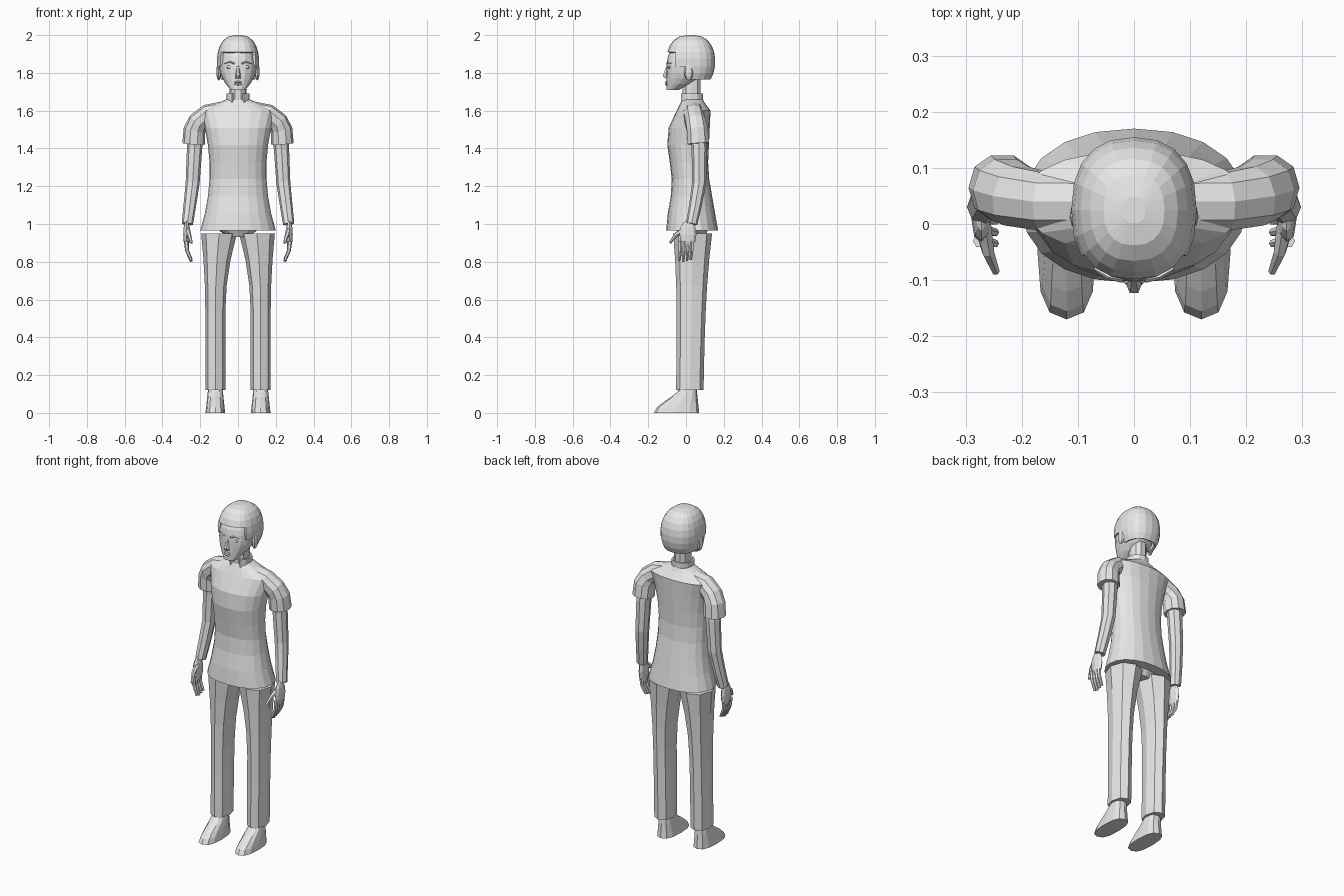
import bpy
import bmesh
from math import sin, cos, pi, radians, copysign
from mathutils import Vector, Matrix

cube = bpy.data.objects.get("Cube")
if cube:
    bpy.data.objects.remove(cube, do_unlink=True)

grey = bpy.data.materials.new("plain grey")
grey.use_nodes = True
grey.diffuse_color = (0.8, 0.8, 0.8, 1)
grey.node_tree.nodes["Principled BSDF"].inputs["Base Color"].default_value = grey.diffuse_color


def finish(name, bm):
    bmesh.ops.recalc_face_normals(bm, faces=bm.faces)
    mesh = bpy.data.meshes.new(name)
    bm.to_mesh(mesh)
    bm.free()
    mesh.materials.append(grey)
    obj = bpy.data.objects.new(name, mesh)
    bpy.context.collection.objects.link(obj)
    return obj


def steps(count):
    """Even fractions from zero to one."""
    return [i / (count - 1) for i in range(count)]


def level(height, half_width, front, back, x=0):
    """A level ring: centre, half axis across, half axis in depth."""
    return (Vector((x, (front + back) / 2, height)),
            Vector((half_width, 0, 0)), Vector((0, (back - front) / 2, 0)))


def skin(name, rings, sides, power=2.2, drop=None):
    """Join rounded rings into a closed skin, then drop the faces a rule picks."""
    bm = bmesh.new()
    loops = []
    for centre, across, deep in rings:
        loop = []
        for i in range(sides):
            angle = 2 * pi * i / sides
            c, s = [copysign(abs(n) ** (2 / power), n) for n in (cos(angle), sin(angle))]
            loop.append(bm.verts.new(centre + across * c + deep * s))
        loops.append(loop)
    for low, high in zip(loops, loops[1:]):
        for i in range(sides):
            j = (i + 1) % sides
            bm.faces.new((low[i], low[j], high[j], high[i]))
    bm.faces.new(loops[0])
    bm.faces.new(loops[-1])
    if drop:
        gone = [face for face in bm.faces if drop(face.calc_center_median())]
        bmesh.ops.delete(bm, geom=gone, context='FACES')
    return finish(name, bm)


def limb(name, points, start_radius, end_radius, sides, side):
    """A tapering tube along a path, mirrored by the sign of side."""
    path = [Vector((side * x, y, z)) for x, y, z in points]
    rings = []
    for i, t in enumerate(steps(len(path))):
        along = path[min(i + 1, len(path) - 1)] - path[max(i - 1, 0)]
        across = along.cross(Vector((0, 1, 0))).normalized()
        deep = across.cross(along).normalized()
        radius = start_radius + (end_radius - start_radius) * t
        rings.append((path[i], across * radius, deep * radius))
    return skin(name, rings, sides)


def blob(name, centre, size):
    bm = bmesh.new()
    bmesh.ops.create_uvsphere(bm, u_segments=8, v_segments=6, radius=1)
    place = Matrix.Translation(centre) @ Matrix.Diagonal((*size, 1))
    bmesh.ops.transform(bm, matrix=place, verts=bm.verts)
    return finish(name, bm)


def thicken(obj, amount):
    mod = obj.modifiers.new("thickness", 'SOLIDIFY')
    mod.thickness = amount
    mod.offset = -1


# Shirt: pinched waist, flared hem, full chest, then a yoke closing to the neck
def shirt_ring(t):
    width = 0.15 + 0.05 * (1 - 2 * t) ** 2
    front = -0.09 - 0.015 * cos(2.5 * pi * t) + 0.04 * t ** 8
    back = 0.1 + 0.03 * t + 0.07 * max(0, 1 - 2 * t)
    return level(0.965 + 0.635 * t, width, front, back)


yoke = [level(1.64, 0.11, -0.03, 0.1), level(1.66, 0.06, -0.02, 0.09)]
skin("shirt", [shirt_ring(t) for t in steps(8)] + yoke, 20)
skin("hips", [level(0.93, 0.05, -0.03, 0.1), level(1, 0.15, -0.07, 0.13)], 12)

# Collar, open at the throat and at both ends
collar = skin("collar", [level(z, 0.06, -0.035, 0.09) for z in (1.63, 1.69)], 12,
              drop=lambda c: abs(c.x) < 0.03 and c.y < 0.04)
thicken(collar, 0.01)
skin("neck", [level(z, 0.044, -0.02, 0.08) for z in (1.6, 1.79)], 10)


# Head: narrow chin, upright face, round back
def head_ring(t):
    width = 0.1 * sin(pi * (0.1 + 0.75 * t)) ** 0.8
    front = -0.104 + 0.05 * t ** 6
    back = 0.12 - 0.16 * (1 - t) ** 4
    return level(1.71 + 0.24 * t, width, front, back)


skin("head", [head_ring(t) for t in steps(9)], 16)


# Cropped hair: a dome open over the face, the ears and the nape
def hair_ring(t):
    angle = radians(-42 + 127 * t)
    reach = cos(angle) ** 0.7
    return level(1.86 + 0.14 * sin(angle), 0.112 * reach, 0.025 - 0.13 * reach, 0.025 + 0.13 * reach)


def bare_skin(c):
    face = c.z < 1.91 and c.y < -0.06
    ear = c.z < 1.83 and c.y < 0.04
    return face or ear or c.z < 1.77


hair = skin("hair", [hair_ring(t) for t in steps(9)], 20, 2.4, bare_skin)
thicken(hair, 0.014)

# Nose and lips
skin("nose", [level(1.77, 0.015, -0.112, -0.09), level(1.785, 0.014, -0.125, -0.09),
              level(1.84, 0.006, -0.102, -0.09)], 6)
for name, height in (("upper_lip", 1.751), ("lower_lip", 1.74)):
    blob(name, (0, -0.102, height), (0.02, 0.009, 0.006))

for label, s in (("left", 1), ("right", -1)):
    # Eye, brow and ear
    blob(label + "_eye", (s * 0.042, -0.086, 1.83), (0.02, 0.012, 0.01))
    limb(label + "_eyebrow", [(0.02, -0.1, 1.85), (0.045, -0.095, 1.86), (0.07, -0.08, 1.85)],
         0.005, 0.003, 4, s)
    blob(label + "_ear", (s * 0.102, 0.014, 1.805), (0.013, 0.024, 0.045))

    # Sleeve and arm
    limb(label + "_sleeve", [(0.06, 0.04, 1.6), (0.16, 0.04, 1.58), (0.21, 0.05, 1.54),
                             (0.23, 0.06, 1.5), (0.235, 0.065, 1.425)], 0.052, 0.06, 10, s)
    limb(label + "_arm", [(0.22, 0.06, 1.5), (0.23, 0.07, 1.4), (0.24, 0.07, 1.22),
                          (0.255, 0.05, 1.1), (0.268, 0.03, 1)], 0.044, 0.03, 8, s)

    # Hand with fingers curling inwards
    blob(label + "_palm", (s * 0.272, 0.01, 0.945), (0.018, 0.045, 0.075))
    for i, finger in enumerate(("index", "middle", "ring", "little")):
        y = -0.03 + 0.02 * i
        tip = 0.8 + 0.006 * abs(i - 1)
        limb(label + "_" + finger + "_finger",
             [(0.274, y, 0.91), (0.27, y, 0.86), (0.247, y - 0.005, tip)], 0.013, 0.007, 6, s)
    limb(label + "_thumb", [(0.27, 0, 0.975), (0.26, -0.05, 0.945), (0.246, -0.085, 0.9)],
         0.016, 0.007, 6, s)

    # Trouser leg: straight to the knee, swelling into the thigh
    leg = []
    for t in steps(7):
        thigh = max(0, 2 * t - 1) ** 2
        middle = 0.02 + 0.015 * t
        depth = 0.073 + 0.03 * t ** 3
        leg.append(level(0.12 + 0.83 * t, 0.053 + 0.042 * thigh, middle - depth, middle + depth,
                         s * (0.12 - 0.02 * thigh)))
    skin(label + "_trouser_leg", leg, 8)

    # Foot: long toes rising in a soft curve to the ankle
    foot = []
    for t in steps(6):
        rise = t * t * (3 - 2 * t)
        foot.append(level(0.14 * t, 0.052 - 0.015 * t, -0.17 + 0.14 * rise, 0.07 - 0.015 * t, s * 0.12))
    skin(label + "_foot", foot, 12, 2.6)
